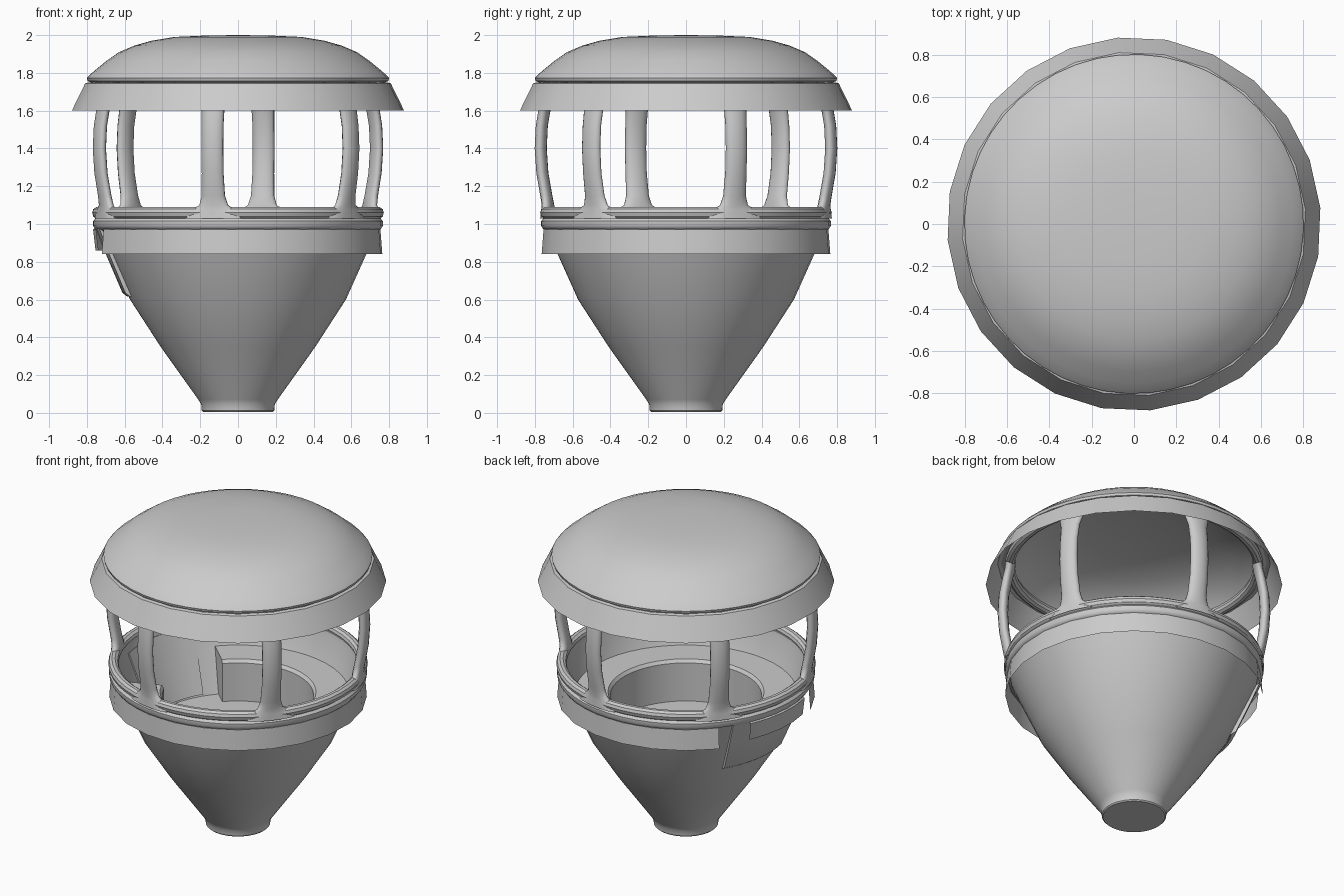
import bpy, bmesh
from math import sin, cos, radians, tau

if "Cube" in bpy.data.objects:
    bpy.data.objects.remove(bpy.data.objects["Cube"])

def finish(name, bm, angle=35):
    bmesh.ops.remove_doubles(bm, verts=bm.verts, dist=1e-5)
    bmesh.ops.recalc_face_normals(bm, faces=bm.faces)
    me = bpy.data.meshes.new(name)
    bm.to_mesh(me)
    bm.free()
    ob = bpy.data.objects.new(name, me)
    bpy.context.collection.objects.link(ob)
    bpy.ops.object.select_all(action='DESELECT')
    ob.select_set(True)
    bpy.context.view_layer.objects.active = ob
    bpy.ops.object.shade_smooth_by_angle(angle=radians(angle))
    return ob

def lathe(name, profile, segs=48, a0=5, a1=365, closed=False):
    """Turn an (r, z) profile around z between two angles; closed arcs get end caps."""
    bm = bmesh.new()
    full = abs(a1 - a0) >= 360
    rings = []
    for i in range(segs if full else segs + 1):
        a = radians(a0 + (a1 - a0) * i / segs)
        rings.append([bm.verts.new((r * cos(a), r * sin(a), z)) for r, z in profile])
    n = len(profile)
    for i in range(segs):
        p, q = rings[i], rings[(i + 1) % len(rings)]
        for j in range(n if closed else n - 1):
            k = (j + 1) % n
            bm.faces.new((p[j], q[j], q[k], p[k]))
    if closed and not full:
        bm.faces.new(rings[0])
        bm.faces.new(rings[-1])
    bmesh.ops.dissolve_degenerate(bm, dist=1e-5, edges=bm.edges)
    return finish(name, bm)

def circle(r, z, t, n=10):
    return [(r + t * cos(tau * i / n), z + t * sin(tau * i / n)) for i in range(n)]

def post(name, angle):
    # z, radius from centre, half width, half thickness
    rows = [(1.03, .745, .15, .030), (1.075, .742, .12, .030), (1.10, .742, .078, .031),
            (1.15, .751, .063, .031), (1.27, .772, .059, .031), (1.40, .781, .059, .031),
            (1.52, .775, .059, .031), (1.62, .758, .062, .031), (1.69, .742, .08, .031),
            (1.74, .735, .13, .031)]
    a = radians(angle)
    bm = bmesh.new()
    rings = []
    for z, r, w, t in rows:
        ring = []
        for i in range(14):
            b = tau * i / 14
            u, v = r + t * cos(b), w * sin(b)
            ring.append(bm.verts.new((u * cos(a) - v * sin(a), u * sin(a) + v * cos(a), z)))
        rings.append(ring)
    for p, q in zip(rings, rings[1:]):
        for i in range(14):
            k = (i + 1) % 14
            bm.faces.new((p[i], p[k], q[k], q[i]))
    return finish(name, bm, 60)

DOOR = 170  # direction of the doorway, midway between two posts

# Tapered tub: outside, rim band, inner wall and floor in one profile
lathe("tub", [(0, 0.005), (.185, 0.005), (.192, .012), (.195, .045), (.21, .07), (.41, .35),
              (.572, .60), (.68, .84), (.735, .965), (.758, .975), (.768, .99), (.768, 1.015),
              (.755, 1.03), (.768, 1.04), (.765, 1.055), (.72, 1.06), (.715, 1.02),
              (.66, .87), (.56, .60), (0, .60)])

# Hand rail on the tub rim
lathe("hand_rail", circle(.742, 1.06, .031), closed=True)

# Curved bench inside, open at the doorway
lathe("bench", [(.45, .60), (.45, .85), (.465, .87), (.665, .87), (.56, .60)],
      40, DOOR + 33, DOOR + 327, True)

# Faceted thin skirt around the tub, interrupted by the door
lathe("tub_skirt", [(.735, .98), (.757, .972), (.767, .84)], 20, 200, 500)

# Door panel with its short flap
lathe("door", [(.585, .615), (.612, .635), (.70, .84), (.755, .98), (.70, 1.0), (.64, .84), (.55, .615)],
      8, DOOR - 23, DOOR + 23, True)
lathe("door_flap", [(.75, .985), (.768, .97), (.755, .86)], 4, DOOR - 15, DOOR + 22)

# Six bowed posts
for i in range(6):
    post(f"post_{i + 1}", 20 + 60 * i)

# Domed roof shell with a rolled lip and hollow underside
lathe("roof_dome", [(0, 2.0), (.17, 1.998), (.34, 1.99), (.46, 1.97), (.55, 1.944), (.63, 1.91),
                    (.695, 1.865), (.75, 1.82), (.785, 1.79), (.801, 1.772), (.797, 1.757),
                    (.775, 1.748), (.72, 1.745), (.70, 1.77), (.62, 1.84), (.48, 1.90),
                    (.28, 1.94), (0, 1.95)])
lathe("roof_ring", circle(.74, 1.73, .03), closed=True)

# Faceted flared roof skirt
lathe("roof_skirt", [(.79, 1.75), (.812, 1.745), (.883, 1.60)], 24)
